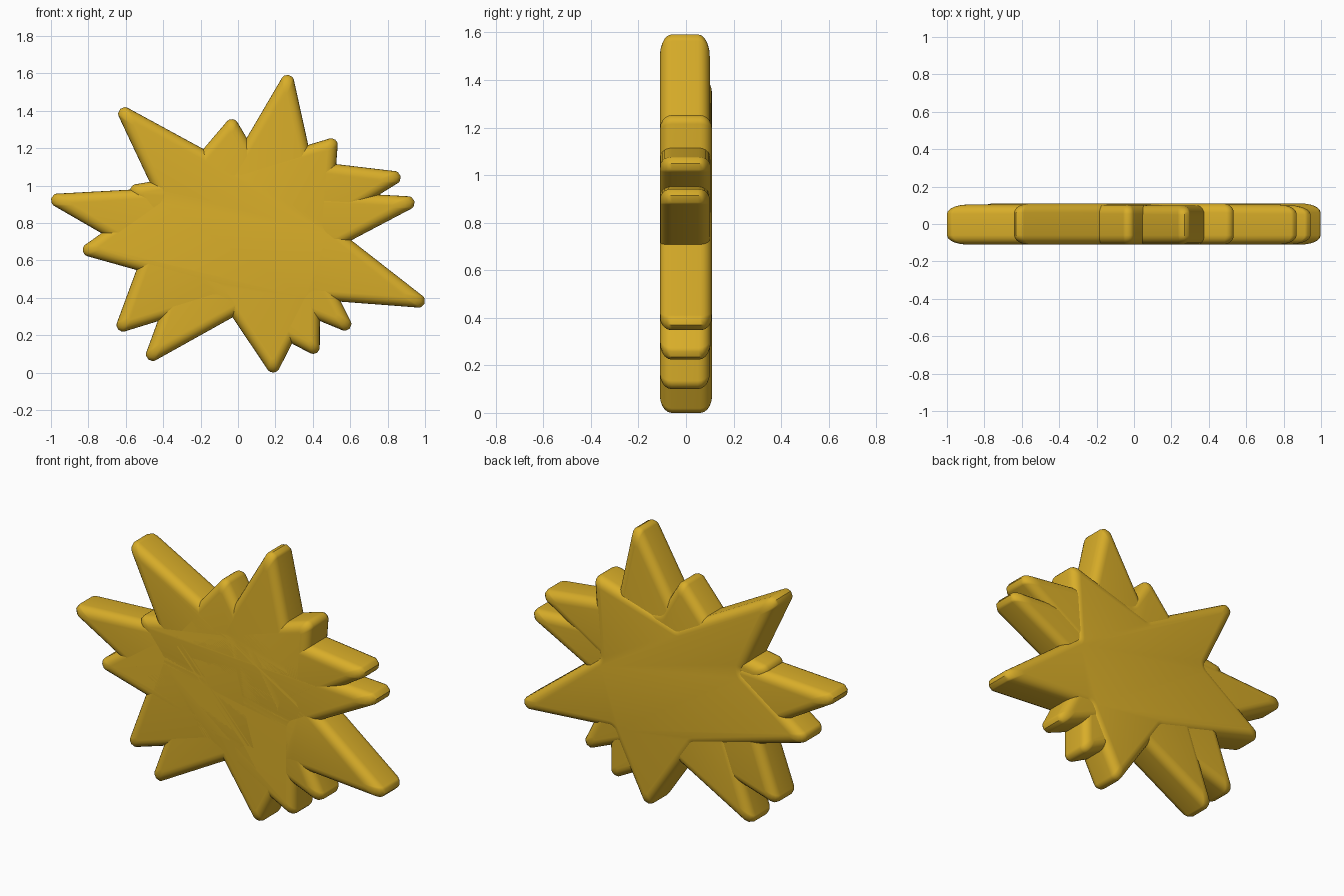
import bpy, bmesh, math
from mathutils import Vector

if "Cube" in bpy.data.objects:
    bpy.data.objects.remove(bpy.data.objects["Cube"])

gold = bpy.data.materials.new("gold")
gold.diffuse_color = (0.69, 0.42, 0.022, 1)
gold.use_nodes = True
gold.node_tree.nodes["Principled BSDF"].inputs["Base Color"].default_value = gold.diffuse_color

R, BEVEL, FRONT = 0.035, 0.05, -0.11
ARC, STEPS = 6, 5


def sharpen(pts):
    """Push each tip (even index) outward so its rounded end lands on the given point."""
    out = [Vector(p) for p in pts]
    n = len(out)
    for i in range(0, n, 2):
        target, a, b = Vector(pts[i]), out[i - 1], out[(i + 1) % n]
        for _ in range(8):
            u, v = (a - out[i]).normalized(), (b - out[i]).normalized()
            h = u.angle(v) / 2
            out[i] = target - (u + v).normalized() * (R / math.sin(h) - R)
    return out


def inset(pts, d):
    """Offset a clockwise outline inward by d."""
    res, n = [], len(pts)
    for i in range(n):
        e0 = (pts[i] - pts[i - 1]).normalized()
        e1 = (pts[(i + 1) % n] - pts[i]).normalized()
        n0, n1 = Vector((e0.y, -e0.x)), Vector((e1.y, -e1.x))
        res.append(pts[i] + (n0 + n1) * d / (1 + n0.dot(n1)))
    return res


def fillet(pts, tip_r, valley_r):
    """Round every corner with a short arc."""
    res, n = [], len(pts)
    for i in range(n):
        p = pts[i]
        r = valley_r if i % 2 else tip_r
        u = (pts[i - 1] - p).normalized()
        v = (pts[(i + 1) % n] - p).normalized()
        h = u.angle(v) / 2
        c = p + (u + v).normalized() * (r / math.sin(h))
        s, e = p + u * (r / math.tan(h)) - c, p + v * (r / math.tan(h)) - c
        for k in range(ARC + 1):
            res.append(c + s.lerp(e, k / ARC).normalized() * r)
    return res


def star(name, pts, back):
    base = sharpen(pts)
    # rounded edge section: (inset, y) from front cap to back cap
    q = [math.pi / 2 * k / STEPS for k in range(STEPS + 1)]
    sect = [(BEVEL * (1 - math.sin(a)), FRONT + BEVEL * (1 - math.cos(a))) for a in q]
    sect += [(BEVEL * (1 - math.sin(a)), back - BEVEL * (1 - math.cos(a))) for a in reversed(q)]
    bm = bmesh.new()
    rings = []
    for d, y in sect:
        line = fillet(inset(base, d), max(R - 0.5 * d, 0.008), 0.02 + d)
        rings.append([bm.verts.new((p.x, y, p.y)) for p in line])
    n = len(rings[0])
    for a, b in zip(rings, rings[1:]):
        for i in range(n):
            j = (i + 1) % n
            bm.faces.new((a[i], a[j], b[j], b[i]))
    bm.faces.new(rings[0])
    bm.faces.new(rings[-1][::-1])
    bmesh.ops.recalc_face_normals(bm, faces=bm.faces)
    me = bpy.data.meshes.new(name)
    bm.to_mesh(me)
    bm.free()
    me.materials.append(gold)
    ob = bpy.data.objects.new(name, me)
    bpy.context.collection.objects.link(ob)
    bpy.ops.object.select_all(action='DESELECT')
    ob.select_set(True)
    bpy.context.view_layer.objects.active = ob
    bpy.ops.object.shade_smooth_by_angle(angle=math.radians(35))


# three irregular five-pointed stars, clockwise: tip, valley, tip, valley ...
star("thick_star", [(.52, 1.245), (.50, .79), (.998, .37), (.41, .39), (.19, .0), (-.12, .43),
                    (-.83, .65), (-.44, .95), (-.63, 1.41), (-.01, 1.10)], 0.11)
star("thin_star", [(.27, 1.592), (.43, .97), (.945, .915), (.44, .62), (.42, .105), (-.12, .37),
                   (-.64, .23), (-.45, .80), (-.575, .985), (-.05, 1.09)], 0.10)
star("middle_star", [(.87, 1.05), (.38, .72), (.597, .235), (.15, .395), (-.48, .07), (-.34, .52),
                     (-1.0, .93), (-.36, .99), (-.03, 1.355), (.10, 1.165)], 0.104)
